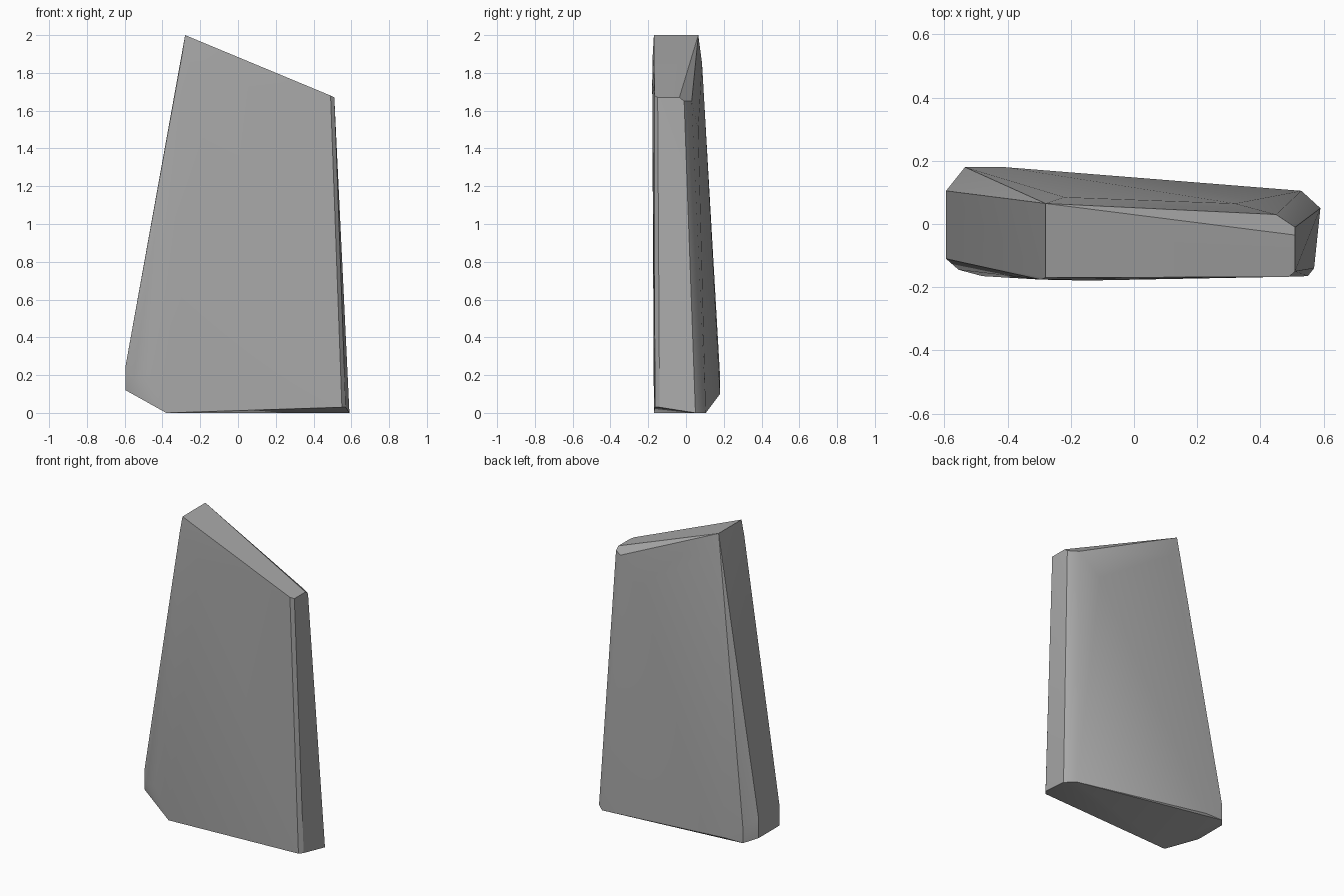
import bpy, bmesh, math

cube = bpy.data.objects.get("Cube")
if cube:
    bpy.data.objects.remove(cube, do_unlink=True)

# Stone material
stone = bpy.data.materials.new("stone grey")
stone.use_nodes = True
colour = (0.40, 0.40, 0.40, 1)
stone.diffuse_color = colour
stone.node_tree.nodes["Principled BSDF"].inputs["Base Color"].default_value = colour

# Corners of the chipped slab
sloped_top = [(-.28, -.17, 2), (-.28, .065, 2), (.51, -.035, 1.67),
              (.51, -.15, 1.67), (.49, -.167, 1.68)]
back_bevel = [(.51, -.01, 1.65), (.45, .03, 1.65), (-.22, .085, 1.85), (.32, .065, 1.5)]
front_swell = [(-.295, -.176, 1.9), (-.15, -.179, 1.75)]
base = [(-.38, -.17, 0), (.55, -.165, .03), (.57, -.14, .03),
        (.59, .05, 0), (.53, .105, 0)]
left_foot = [(-.595, -.11, .12), (-.595, -.11, .25), (-.595, .105, .12),
             (-.595, .105, .25), (-.555, -.145, .18), (-.48, -.165, .2),
             (-.535, .18, .1), (-.535, .18, .2), (-.41, .18, .1)]

# Wrap the corners in one convex shell
bm = bmesh.new()
for corner in sloped_top + back_bevel + front_swell + base + left_foot:
    bm.verts.new(corner)
hull = bmesh.ops.convex_hull(bm, input=bm.verts)
unused = [v for v in bm.verts if not v.link_faces]
bmesh.ops.delete(bm, geom=unused, context='VERTS')
bmesh.ops.dissolve_limit(bm, angle_limit=math.radians(1), verts=bm.verts, edges=bm.edges)
bmesh.ops.recalc_face_normals(bm, faces=bm.faces)
mesh = bpy.data.meshes.new("stone_slab")
bm.to_mesh(mesh)
bm.free()

slab = bpy.data.objects.new("stone_slab", mesh)
bpy.context.collection.objects.link(slab)
mesh.materials.append(stone)

# Soft faces, crisp chipped edges
bpy.ops.object.select_all(action='DESELECT')
slab.select_set(True)
bpy.context.view_layer.objects.active = slab
bpy.ops.object.shade_smooth_by_angle(angle=math.radians(30))
